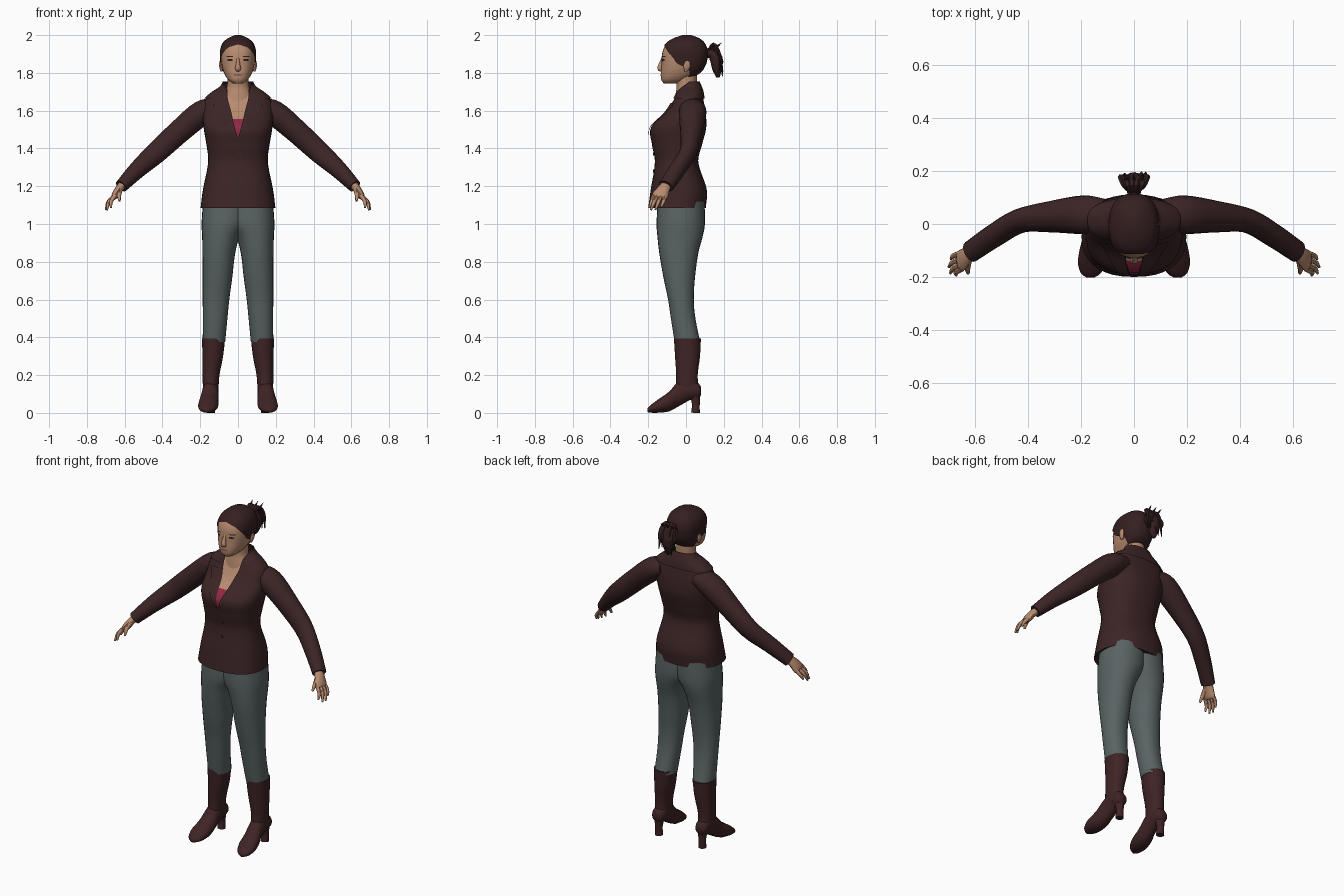
import bpy, bmesh, math, random
from mathutils import Vector

random.seed(4)
if "Cube" in bpy.data.objects:
    bpy.data.objects.remove(bpy.data.objects["Cube"])
parts = []


def material(name, *rgb):
    m = bpy.data.materials.new(name)
    m.use_nodes = True
    m.diffuse_color = (*rgb, 1)
    m.node_tree.nodes["Principled BSDF"].inputs["Base Color"].default_value = (*rgb, 1)
    return m


cloth = material("dark brown cloth", .045, .018, .019)
leather = material("brown leather", .05, .017, .018)
hair = material("dark hair", .036, .014, .015)
denim = material("grey trousers", .1, .125, .125)
skin = material("skin", .48, .26, .16)
lips = material("lips", .3, .12, .09)
dark = material("eye dark", .02, .012, .01)
pink = material("pink top", .3, .02, .06)


def sample(rows, t):
    """Smooth lookup in rows keyed by their first column."""
    t = min(max(t, rows[0][0]), rows[-1][0])
    k = next(i for i in range(len(rows) - 1) if t <= rows[i + 1][0])
    a, b = rows[k], rows[k + 1]
    before, after = rows[max(k - 1, 0)], rows[min(k + 2, len(rows) - 1)]
    h = b[0] - a[0]
    u = (t - a[0]) / h
    out = []
    for j in range(1, len(a)):
        m0 = (b[j] - before[j]) / (b[0] - before[0]) * h
        m1 = (after[j] - a[j]) / (after[0] - a[0]) * h
        out.append(a[j] + u * (m0 + u * (3 * (b[j] - a[j]) - 2 * m0 - m1
                                         + u * (m0 + m1 - 2 * (b[j] - a[j])))))
    return out


def sheet(name, grid, mat, caps=(False, False), mirror=False):
    """Mesh from a grid of points, with optional end caps and mirroring."""
    bm = bmesh.new()
    vs = [[bm.verts.new(p) for p in row] for row in grid]
    for r, s in zip(vs, vs[1:]):
        for i in range(len(r) - 1):
            bm.faces.new((r[i], r[i + 1], s[i + 1], s[i]))
    for row, cap in zip((vs[0], vs[-1]), caps):
        if cap:
            bm.faces.new(row[:-1])
    bmesh.ops.remove_doubles(bm, verts=bm.verts, dist=1e-5)
    bmesh.ops.recalc_face_normals(bm, faces=bm.faces)
    me = bpy.data.meshes.new(name)
    bm.to_mesh(me)
    bm.free()
    me.materials.append(mat)
    ob = bpy.data.objects.new(name, me)
    bpy.context.collection.objects.link(ob)
    if mirror:
        ob.modifiers.new("mirror", "MIRROR").use_mirror_merge = False
    parts.append(ob)
    return ob


def power(v, p):
    return math.copysign(abs(v) ** p, v)


def shell(name, rows, z0, z1, mat, span=lambda z: (0, math.tau), off=0,
          steps=20, n=28, p=.85, **kw):
    """Upright surface; rows are z, x min, x max, y min, y max; angle 0 is front."""
    grid = []
    for k in range(steps + 1):
        z = z0 + (z1 - z0) * k / steps
        xa, xb, ya, yb = sample(rows, z)
        a0, a1 = span(z)
        ring = []
        for i in range(n + 1):
            a = a0 + (a1 - a0) * i / n
            ring.append(Vector(((xa + xb) / 2 + ((xb - xa) / 2 + off) * power(math.sin(a), p),
                                (ya + yb) / 2 - ((yb - ya) / 2 + off) * power(math.cos(a), p), z)))
        grid.append(ring)
    return sheet(name, grid, mat, **kw)


def tube(name, pts, mat, side=(0, 1, 0), axis=None, n=12, steps=4, mirror=True):
    """Tube along pts of (x, y, z, radius along side, other radius)."""
    rows = [(i, *q) for i, q in enumerate(pts)]
    total = (len(pts) - 1) * steps
    path = [sample(rows, k / steps) for k in range(total + 1)]
    grid = []
    for k, q in enumerate(path):
        ahead, back = path[min(k + 1, total)], path[max(k - 1, 0)]
        t = Vector(axis) if axis else (Vector(ahead[:3]) - Vector(back[:3])).normalized()
        up = t.cross(Vector(side)).normalized()
        s = up.cross(t)
        grid.append([Vector(q[:3]) + s * q[3] * math.cos(a) + up * q[4] * math.sin(a)
                     for a in (math.tau * i / n for i in range(n + 1))])
    return sheet(name, grid, mat, (True, True), mirror)


def even(rows):
    return [(z, -w, w, f, b) for z, w, f, b in rows]


# Jacket body with an open V neck
torso = even([(1.085, .198, -.2, .105), (1.18, .186, -.187, .11), (1.33, .158, -.165, .065),
              (1.42, .167, -.18, .085), (1.51, .182, -.186, .107), (1.59, .185, -.11, .104),
              (1.66, .172, -.065, .092), (1.7, .13, -.045, .085), (1.725, .092, -.025, .077),
              (1.75, .073, -.01, .066)])
vee = [(1.455, 0), (1.55, .1), (1.63, .2), (1.7, .38), (1.72, .6), (1.75, 1.35)]


def neckline(z):
    return max(0, sample(vee, z)[0])


shell("jacket_body", torso, 1.085, 1.75, cloth, lambda z: (neckline(z), math.tau - neckline(z)),
      steps=48, n=36, caps=(True, False))

# Lapels, collar and buttons
flap = [(1.46, .02), (1.55, .28), (1.63, .5), (1.64, .46)]
shell("lapel", torso, 1.46, 1.64, cloth, lambda z: (neckline(z), neckline(z) + sample(flap, z)[0]),
      off=.007, n=8, mirror=True)
shell("collar", torso, 1.665, 1.755, cloth, lambda z: (neckline(z), math.pi),
      off=.008, n=20, mirror=True)
for z in (1.28, 1.37):
    front = sample(torso, z)[2]
    tube("button", [(.012, front - .004, z, .008, .008), (.012, front + .01, z, .008, .008)],
         leather, side=(1, 0, 0), steps=1, mirror=False)

# Chest, undershirt and neck
shell("chest", torso, 1.5, 1.7, skin, lambda z: (-.9, .9), off=-.01)
shell("undershirt", torso, 1.42, 1.555, pink, lambda z: (-.4, .4), off=-.006, n=12)
shell("neck", even([(1.62, .09, -.065, .04), (1.69, .072, -.055, .05), (1.73, .058, -.05, .056),
                    (1.81, .057, -.06, .06)]), 1.62, 1.81, skin, p=1)

# Sleeves
tube("sleeve", [(.11, .035, 1.62, .06, .045), (.19, .035, 1.59, .073, .066),
                (.31, .028, 1.49, .06, .063), (.43, .012, 1.38, .046, .058),
                (.53, -.045, 1.29, .044, .047), (.618, -.105, 1.2, .042, .035)], cloth, n=18)

# Hands
tube("palm", [(.6, -.095, 1.22, .026, .022), (.63, -.118, 1.185, .033, .021),
              (.652, -.137, 1.15, .042, .018), (.66, -.142, 1.135, .036, .012)], skin)
for i, (x, y, z) in enumerate([(.672, -.194, 1.085), (.694, -.186, 1.074),
                               (.7, -.162, 1.075), (.692, -.132, 1.09)]):
    root = -.171 + .021 * i
    tube("finger", [(.65, root, 1.152, .01, .011), ((x + .672) / 2, (y + root) / 2, 1.118, .01, .01),
                    (x, y, z, .005, .005)], skin, n=8)
tube("thumb", [(.624, -.13, 1.185, .016, .014), (.63, -.165, 1.155, .012, .012),
               (.627, -.186, 1.122, .006, .006)], skin, n=8)

# Trousers
leg = [(.375, .068, .187, -.06, .075), (.5, .056, .186, -.08, .05), (.6, .046, .187, -.095, .041),
       (.72, .03, .187, -.12, .048), (.85, .014, .188, -.142, .066), (.94, -.012, .19, -.152, .09),
       (1, -.05, .193, -.156, .1), (1.12, -.06, .185, -.15, .098)]
shell("trouser_leg", leg, .375, 1.12, denim, steps=30, caps=(True, True), mirror=True, p=.92)

# Boots: shaft, foot, heel
shaft = [(.1, .108, .184, -.05, .072), (.14, .103, .186, -.054, .066), (.2, .098, .188, -.052, .062),
         (.3, .079, .188, -.058, .074), (.395, .068, .191, -.064, .079)]
shell("boot_shaft", shaft, .1, .395, leather, mirror=True, caps=(True, True), p=.95)
tube("boot_foot", [(.145, .08, .115, .02, .02), (.145, .065, .118, .036, .04),
                   (.145, .02, .125, .042, .058), (.147, -.04, .1, .044, .066),
                   (.153, -.09, .06, .051, .052), (.159, -.145, .037, .053, .036),
                   (.163, -.185, .022, .038, .021), (.165, -.203, .014, .014, .01)],
     leather, side=(1, 0, 0), axis=(0, -1, 0), n=16)
tube("boot_heel", [(.145, .05, 0, .023, .023), (.145, .052, .05, .021, .021),
                   (.145, .046, .11, .031, .031)], leather, side=(1, 0, 0))

# Head, with facial details laid on its surface
head = even([(1.745, .028, -.118, -.04), (1.76, .05, -.13, .0), (1.8, .074, -.133, .07),
             (1.84, .086, -.13, .098), (1.88, .09, -.129, .108), (1.92, .089, -.122, .108),
             (1.96, .074, -.098, .092), (1.985, .045, -.058, .062), (2, .01, -.012, .02)])
shell("head", head, 1.745, 1.99, skin, caps=(True, True))
tube("nose", [(0, -.122, 1.878, .007, .008), (0, -.133, 1.845, .011, .012),
              (0, -.138, 1.823, .016, .013), (0, -.127, 1.812, .012, .008)],
     skin, side=(1, 0, 0), mirror=False)
for name, z, thick, a0, a1, mat in [("eye", 1.863, .01, .27, .58, dark),
                                    ("eyebrow", 1.884, .005, .22, .66, hair),
                                    ("mouth", 1.784, .011, 0, .27, lips)]:
    shell(name, head, z, z + thick, mat, lambda q: (a0, a1), off=.002, steps=3, n=8, mirror=True)
tube("ear", [(.086, .0, 1.808, .008, .006), (.092, .004, 1.835, .018, .008),
             (.092, .008, 1.862, .012, .006)], skin)

# Hair cap following a hairline
hairline = [(1.775, 2.3), (1.8, 2), (1.825, 1.75), (1.85, 1.35), (1.88, 1.15),
            (1.91, .85), (1.935, .5), (1.95, 0)]


def edge(z):
    a = max(0, sample(hairline, z)[0])
    return a, math.tau - a


shell("hair_cap", head, 1.775, 2, hair, edge, off=.006, steps=36, n=32, caps=(False, True))

# Ponytail: core and loose curling strands
tube("ponytail_core", [(0, .1, 1.9, .022, .022), (0, .135, 1.905, .03, .03),
                       (0, .16, 1.875, .04, .034), (0, .165, 1.82, .034, .026),
                       (0, .17, 1.775, .008, .008)], hair, side=(1, 0, 0), mirror=False)
for i in range(14):
    x = -.048 + .096 * i / 13
    lift, drop = random.uniform(0, .04), random.uniform(.0, .1)
    tube("ponytail_strand", [(0, .11, 1.9, .008, .008),
                             (x * .7, .145, 1.915 + lift, .012, .009),
                             (x, .178, 1.88 + lift / 2, .013, .009),
                             (x * 1.1, random.uniform(.165, .2), 1.865 - drop, .002, .002)],
         hair, side=(1, 0, 0), n=6, mirror=False)
for x in (-.03, .0, .03):
    tube("ponytail_tip", [(x / 2, .135, 1.91, .01, .01), (x, .165, 1.94, .007, .007),
                          (x * 1.2, .19, 1.96, .001, .001)],
         hair, side=(1, 0, 0), n=6, mirror=False)

# Smooth shading with sharp edges kept
for ob in parts:
    ob.select_set(True)
bpy.context.view_layer.objects.active = parts[0]
bpy.ops.object.shade_smooth_by_angle(angle=math.radians(45))
